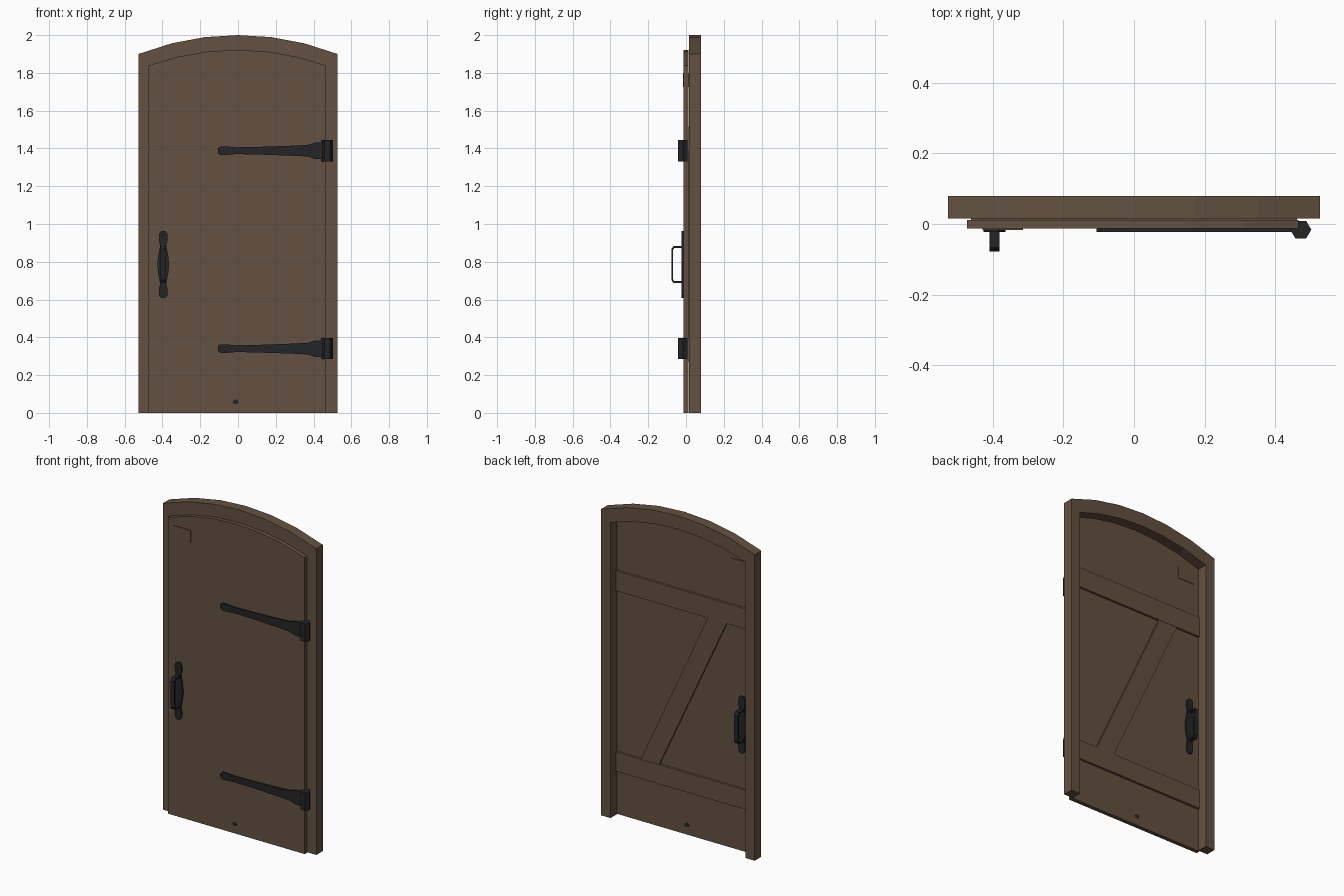
import bpy, bmesh, math

if "Cube" in bpy.data.objects:
    bpy.data.objects.remove(bpy.data.objects["Cube"])


def material(name, rgb):
    m = bpy.data.materials.new(name)
    m.diffuse_color = (*rgb, 1.0)
    m.use_nodes = True
    m.node_tree.nodes["Principled BSDF"].inputs["Base Color"].default_value = m.diffuse_color
    return m


WOOD = material("brown wood", (0.125, 0.083, 0.052))
IRON = material("black iron", (0.017, 0.018, 0.019))


def prism(name, pts, lo, hi, mat, axis="y"):
    """Extrude a closed 2D outline along an axis (y: points are xz, x: yz, z: xy)."""
    place = {"y": lambda a, b, d: (a, d, b),
             "x": lambda a, b, d: (d, a, b),
             "z": lambda a, b, d: (a, b, d)}[axis]
    bm = bmesh.new()
    near = [bm.verts.new(place(a, b, lo)) for a, b in pts]
    far = [bm.verts.new(place(a, b, hi)) for a, b in pts]
    caps = [bm.faces.new(near), bm.faces.new(far)]
    n = len(pts)
    for i in range(n):
        j = (i + 1) % n
        bm.faces.new((near[i], near[j], far[j], far[i]))
    bmesh.ops.recalc_face_normals(bm, faces=bm.faces)
    bmesh.ops.triangulate(bm, faces=caps)
    me = bpy.data.meshes.new(name)
    bm.to_mesh(me)
    bm.free()
    me.materials.append(mat)
    ob = bpy.data.objects.new(name, me)
    bpy.context.collection.objects.link(ob)
    return ob


def rect(x0, x1, z0, z1):
    return [(x0, z0), (x1, z0), (x1, z1), (x0, z1)]


def arch(half, top, radius, cx=0.0, n=6):
    """Points of a shallow arch from right to left."""
    pts = []
    for i in range(n + 1):
        x = half * (1 - 2 * i / n)
        pts.append((cx + x, top - radius + math.sqrt(radius ** 2 - x ** 2)))
    return pts


def mirrored(half_profile):
    """Closed outline from (position, half width) pairs."""
    return half_profile + [(p, -w) for p, w in reversed(half_profile)]


# Arched frame
outer = [(0.527, 0)] + arch(0.527, 2.0, 1.44) + [(-0.527, 0)]
inner = [(0.463, 0)] + arch(0.463, 1.916, 1.36) + [(-0.463, 0)]
prism("door_frame", outer + inner[::-1], 0.015, 0.079, WOOD)

# Arched door leaf, slightly overlapping the frame
leaf = [(0.467, 0)] + arch(0.47, 1.922, 1.37, -0.003) + [(-0.473, 0)]
prism("door_leaf", leaf, -0.013, 0.012, WOOD)

# Rails and diagonal brace on the back
for label, z0, z1 in (("lower", 0.27, 0.39), ("upper", 1.39, 1.515)):
    prism(label + "_rail", rect(-0.462, 0.462, z0, z1), 0.012, 0.026, WOOD)
prism("diagonal_brace", [(0.168, 0.39), (0.293, 0.39), (-0.167, 1.39), (-0.295, 1.39)],
      0.012, 0.024, WOOD)

# Thin plate passing through the upper corner
prism("corner_plate", rect(-0.43, -0.315, 1.725, 1.80), -0.017, 0.016, WOOD)

# Strap hinges with six sided knuckles
strap = [(-0.107, 0.012), (-0.095, 0.022), (-0.07, 0.023), (-0.01, 0.018), (0.10, 0.020),
         (0.30, 0.027), (0.37, 0.031), (0.41, 0.044), (0.46, 0.045)]
for label, z in (("lower", 0.34), ("upper", 1.388)):
    prism(label + "_hinge_strap", [(x, z + w) for x, w in mirrored(strap)],
          -0.022, -0.012, IRON)
    hexagon = [(0.473 + 0.03 * math.cos(k * math.pi / 3),
                -0.016 + 0.029 * math.sin(k * math.pi / 3)) for k in range(6)]
    prism(label + "_hinge_knuckle", hexagon, z - 0.056, z + 0.056, IRON, "z")

# Handles on both faces: shaped back plate and bent grip
plate = [(0.608, 0.011), (0.622, 0.022), (0.655, 0.023), (0.685, 0.016), (0.705, 0.020),
         (0.74, 0.027), (0.785, 0.031), (0.83, 0.027), (0.865, 0.020), (0.885, 0.016),
         (0.915, 0.023), (0.948, 0.022), (0.962, 0.011)]
grip = [(0.015, 0.687), (0.066, 0.687), (0.078, 0.703), (0.078, 0.867), (0.066, 0.883),
        (0.015, 0.883), (0.015, 0.873), (0.062, 0.873), (0.068, 0.863), (0.068, 0.707),
        (0.062, 0.697), (0.015, 0.697)]
HX = -0.396
for label, s, off in (("front", -1, 0.0), ("back", 1, -0.002)):
    y0, y1 = sorted((s * (0.012 + off), s * (0.023 + off)))
    prism(label + "_handle_plate", [(HX + w, z) for z, w in mirrored(plate)], y0, y1, IRON)
    prism(label + "_handle_grip", [(s * (y + off), z) for y, z in grip],
          HX - 0.014, HX + 0.014, IRON, "x")

# Small iron stud through the bottom of the door
stud = [(-0.013 + 0.016 * math.cos(k * math.pi / 4), 0.058 + 0.013 * math.sin(k * math.pi / 4))
        for k in range(8)]
prism("bottom_stud", stud, -0.0145, 0.0135, IRON)
